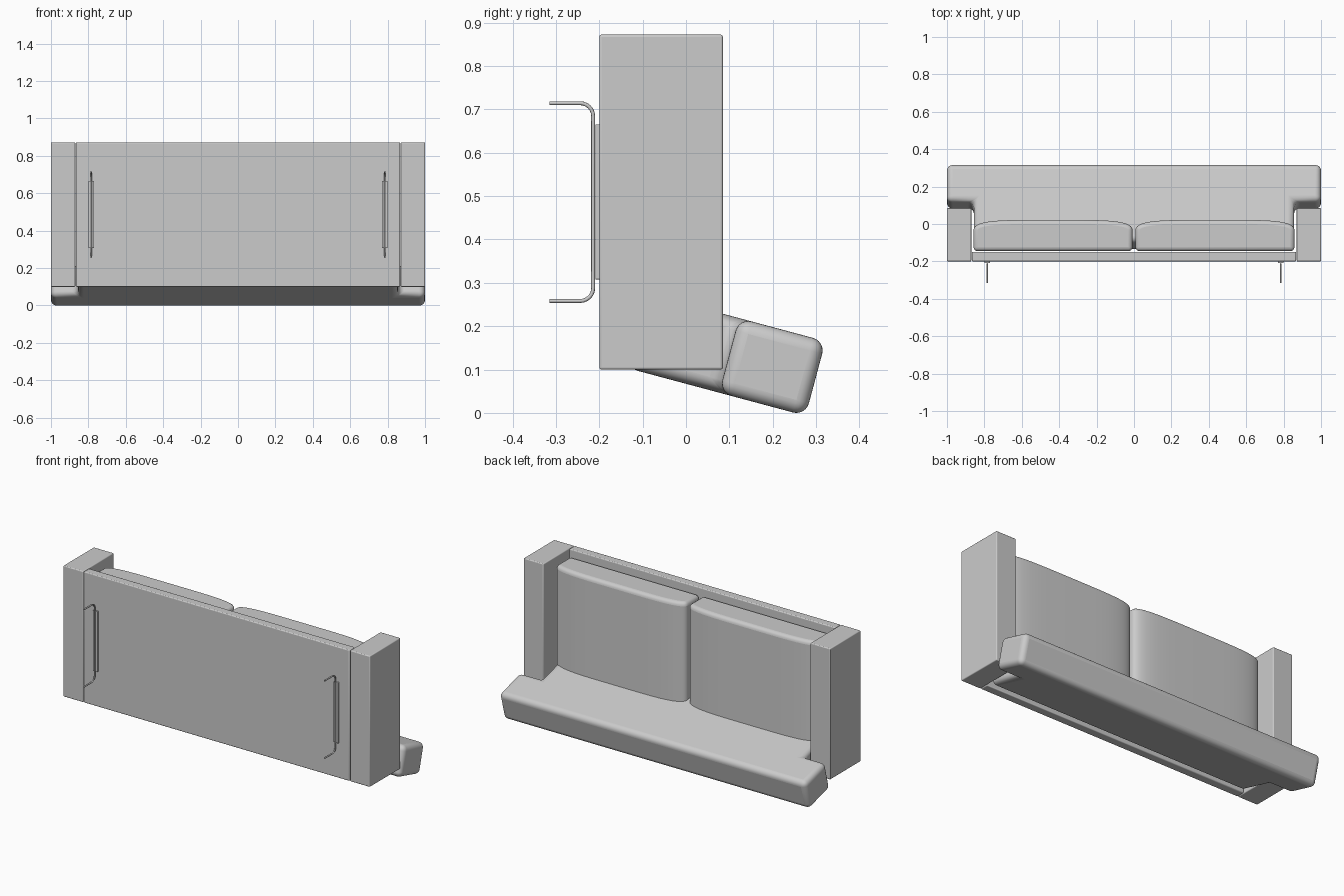
import bpy, bmesh, math
from mathutils import Matrix, Vector

cube = bpy.data.objects.get("Cube")
if cube:
    bpy.data.objects.remove(cube, do_unlink=True)

GREY = (0.6, 0.6, 0.6, 1)
mat = bpy.data.materials.new("plain grey")
mat.use_nodes = True
mat.diffuse_color = GREY
mat.node_tree.nodes["Principled BSDF"].inputs["Base Color"].default_value = GREY


def finish(obj, bevel=0, segments=3):
    """Add the colour, a rounded edge and smooth shading."""
    obj.data.materials.append(mat)
    if bevel:
        mod = obj.modifiers.new("rounded edges", 'BEVEL')
        mod.width, mod.segments = bevel, segments
        mod.limit_method, mod.angle_limit = 'ANGLE', math.radians(40)
    bpy.ops.object.select_all(action='DESELECT')
    obj.select_set(True)
    bpy.context.view_layer.objects.active = obj
    bpy.ops.object.shade_smooth_by_angle(angle=math.radians(35))
    return obj


def prism(name, outline, low, high, bevel, segments=3, matrix=Matrix()):
    """Extrude an xy outline from low to high along z."""
    bm = bmesh.new()
    face = bm.faces.new([bm.verts.new((x, y, low)) for x, y in outline])
    top = bmesh.ops.extrude_face_region(bm, geom=[face])["geom"]
    bmesh.ops.translate(bm, vec=(0, 0, high - low),
                        verts=[v for v in top if isinstance(v, bmesh.types.BMVert)])
    bmesh.ops.transform(bm, matrix=matrix, verts=bm.verts)
    bmesh.ops.recalc_face_normals(bm, faces=bm.faces)
    mesh = bpy.data.meshes.new(name)
    bm.to_mesh(mesh)
    bm.free()
    obj = bpy.data.objects.new(name, mesh)
    bpy.context.collection.objects.link(obj)
    return finish(obj, bevel, segments)


def box(name, x0, x1, y0, y1, z0, z1, bevel):
    return prism(name, [(x0, y0), (x1, y0), (x1, y1), (x0, y1)], z0, z1, bevel)


def crowned_outline(cx, half, base, crown):
    """Flat base with a softly domed, round-shouldered top."""
    pts = [(cx - half, base), (cx + half, base)]
    steps = 40
    for i in range(steps + 1):
        a = math.pi * i / steps
        c, s = math.cos(a), math.sin(a)
        x = math.copysign(abs(c) ** 0.45, c)
        pts.append((cx + half * x, crown - 0.06 * (1 - s ** 0.7)))
    return pts


# Seat base panel
box("seat_base", -0.867, 0.867, -0.2, -0.15, 0.10, 0.872, 0.005)

# Backrest: T-shaped slab, leaning away from the seat
outline = [(-0.856, -0.43), (0.856, -0.43), (0.856, -0.2065), (1, -0.2065),
           (1, 0), (-1, 0), (-1, -0.2065), (-0.856, -0.2065)]
lean = Matrix.Translation((0, 0.2987, 0.0792)) @ Matrix.Rotation(math.radians(-15), 4, 'X')
prism("backrest", outline, -0.089, 0.089, 0.03, 6, lean)

for side, label in ((1, "left"), (-1, "right")):
    # Arm
    x0, x1 = sorted((side * 0.87, side))
    box(label + "_arm", x0, x1, -0.2, 0.085, 0.10, 0.872, 0.005)

    # Seat cushion
    prism(label + "_seat_cushion", crowned_outline(side * 0.433, 0.425, -0.145, 0.022),
          0.15, 0.835, 0.022, 4)

    # Leg mounting plate
    x = side * 0.785
    box(label + "_leg_plate", x - 0.015, x + 0.015, -0.209, -0.198, 0.308, 0.665, 0.001)

    # Bent rod leg
    path = [(-0.315, 0.714)]
    for z, start in ((0.684, 90), (0.288, 0)):
        for i in range(7):
            a = math.radians(start - 15 * i)
            path.append((-0.184 - 0.03 * math.cos(a) - 0.0, z + 0.03 * math.sin(a)))
    path.append((-0.315, 0.258))
    # Mirror the bends so that the feet point away from the base
    path = [(y if y < -0.3 else -0.428 - y, z) for y, z in path]
    curve = bpy.data.curves.new(label + "_leg", 'CURVE')
    curve.dimensions = '3D'
    curve.bevel_depth, curve.bevel_resolution, curve.use_fill_caps = 0.0045, 2, True
    spline = curve.splines.new('POLY')
    spline.points.add(len(path) - 1)
    for p, (y, z) in zip(spline.points, path):
        p.co = (x, y, z, 1)
    leg = bpy.data.objects.new(label + "_leg", curve)
    bpy.context.collection.objects.link(leg)
    curve.materials.append(mat)
